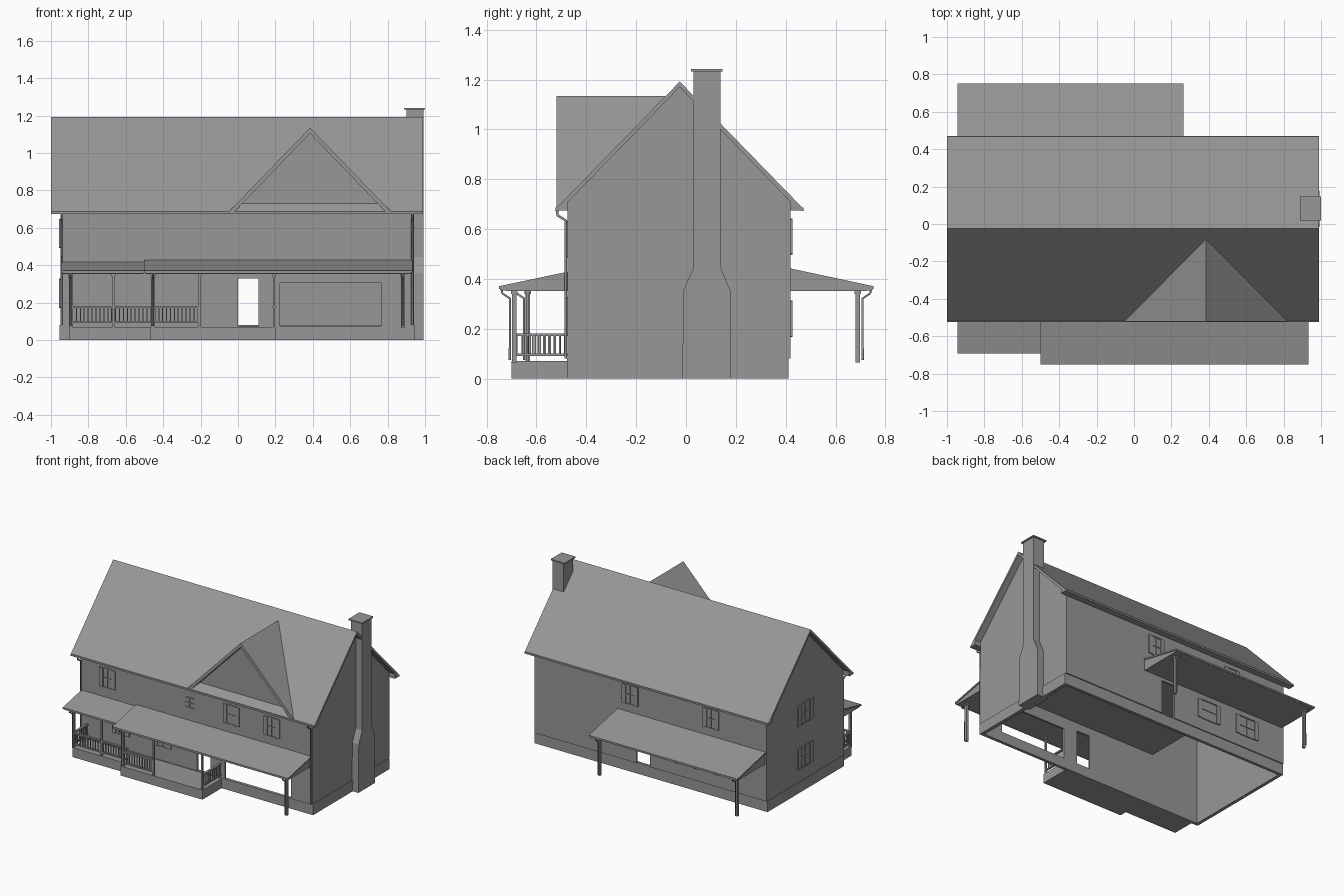
import bpy, bmesh
from mathutils import Vector

if "Cube" in bpy.data.objects:
    bpy.data.objects.remove(bpy.data.objects["Cube"])

grey = bpy.data.materials.new('mid_grey')
grey.diffuse_color = (0.31, 0.31, 0.31, 1)
grey.use_nodes = True
grey.node_tree.nodes["Principled BSDF"].inputs["Base Color"].default_value = grey.diffuse_color


def finish(name, bm):
    bmesh.ops.recalc_face_normals(bm, faces=bm.faces)
    me = bpy.data.meshes.new(name)
    bm.to_mesh(me)
    bm.free()
    me.materials.append(grey)
    bpy.context.collection.objects.link(bpy.data.objects.new(name, me))


def boxes(name, items):
    """One mesh from boxes given as (x0, x1, y0, y1, z0, z1)."""
    bm = bmesh.new()
    for x0, x1, y0, y1, z0, z1 in items:
        vs = bmesh.ops.create_cube(bm, size=1)['verts']
        size = Vector((x1 - x0, y1 - y0, z1 - z0))
        mid = Vector((x0 + x1, y0 + y1, z0 + z1)) / 2
        for v in vs:
            v.co = v.co * size + mid
    finish(name, bm)


def prism(name, pts, axis, a, b):
    """Extrude a profile along x (y, z points), y (x, z points) or z (x, y points)."""
    bm = bmesh.new()
    place = {'x': lambda u, v, t: (t, u, v), 'y': lambda u, v, t: (u, t, v), 'z': lambda u, v, t: (u, v, t)}[axis]
    face = bm.faces.new([bm.verts.new(place(u, v, a)) for u, v in pts])
    out = bmesh.ops.extrude_face_region(bm, geom=[face])['geom']
    bmesh.ops.translate(bm, vec=Vector(place(0, 0, b - a)),
                        verts=[g for g in out if isinstance(g, bmesh.types.BMVert)])
    finish(name, bm)


def pipe(name, pts, r=0.006):
    cu = bpy.data.curves.new(name, 'CURVE')
    cu.dimensions = '3D'
    cu.bevel_depth = r
    cu.bevel_resolution = 1
    cu.use_fill_caps = True
    cu.materials.append(grey)
    sp = cu.splines.new('POLY')
    sp.points.add(len(pts) - 1)
    for p, co in zip(sp.points, pts):
        p.co = (*co, 1)
    bpy.context.collection.objects.link(bpy.data.objects.new(name, cu))


# Foundation ring, open underneath
boxes('foundation', [(-0.95, 0.94, -0.477, -0.455, 0, 0.075), (-0.95, 0.94, 0.39, 0.412, 0, 0.08),
                     (-0.954, -0.93, -0.477, 0.412, 0, 0.08), (0.92, 0.946, -0.477, 0.412, 0, 0.08)])

# Walls with door and wide front opening
prism('front_wall', [(-0.95, 0.075), (0, 0.075), (0, 0.33), (0.11, 0.33), (0.11, 0.075), (0.225, 0.075),
                     (0.225, 0.305), (0.765, 0.305), (0.765, 0.075), (0.94, 0.075), (0.94, 0.7), (-0.95, 0.7)],
      'y', -0.475, -0.46)
prism('back_wall', [(-0.95, 0.08), (0, 0.08), (0, 0.33), (0.11, 0.33), (0.11, 0.08), (0.94, 0.08),
                    (0.94, 0.7), (-0.95, 0.7)], 'y', 0.405, 0.42)
gable = [(-0.475, 0.08), (0.42, 0.08), (0.42, 0.71), (-0.025, 1.17), (-0.475, 0.71)]
prism('left_gable_wall', gable, 'x', -0.95, -0.935)
prism('right_gable_wall', gable, 'x', 0.925, 0.94)

# Upper floor with stairwell in the front left corner
prism('upper_floor', [(0.93, -0.465), (0.93, 0.41), (-0.94, 0.41), (-0.94, -0.12), (-0.55, -0.12),
                      (-0.55, -0.465)], 'z', 0.39, 0.41)

# Main roof with boxed eaves
prism('main_roof', [(-0.52, 0.685), (-0.025, 1.192), (0.468, 0.685), (0.468, 0.675), (0.418, 0.675), (0.418, 0.71),
                    (-0.025, 1.17), (-0.473, 0.71), (-0.473, 0.675), (-0.52, 0.675)], 'x', -1, 0.988)
boxes('eave_gutters', [(-1, 0.988, y - 0.004, y + 0.004, 0.673, 0.686) for y in (-0.519, 0.467)])

# Front cross gable
prism('cross_gable_roof', [(-0.05, 0.685), (0.385, 1.135), (0.82, 0.685), (0.79, 0.685),
                           (0.385, 1.105), (-0.02, 0.685)], 'y', -0.52, -0.085)
prism('cross_gable_wall', [(-0.02, 0.69), (0.385, 1.11), (0.79, 0.69)], 'y', -0.475, -0.465)

# Chimney with shoulders and cap
prism('chimney', [(-0.015, 0), (-0.01, 0.355), (0.03, 0.445), (0.03, 1.233), (0.139, 1.233), (0.139, 0.445),
                  (0.178, 0.355), (0.18, 0)], 'x', 0.9, 0.992)
boxes('chimney_cap', [(0.887, 1.0, 0.02, 0.147, 1.232, 1.242)])


# Porch roofs
def porch_roof(name, x0, x1, wall_y, edge_y, top):
    s = 1 if edge_y > wall_y else -1
    prism(name, [(wall_y, top), (edge_y, 0.367), (edge_y, 0.355), (edge_y - s * 0.03, 0.352), (wall_y, 0.352)],
          'x', x0 + 0.006, x1 - 0.006)
    prism(name + '_shingles', [(wall_y, top + 0.005), (edge_y + s * 0.004, 0.371), (edge_y + s * 0.004, 0.36),
                               (wall_y, top - 0.006)], 'x', x0, x1)


porch_roof('front_porch_roof_left', -0.945, -0.5, -0.475, -0.688, 0.412)
porch_roof('front_porch_roof_right', -0.5, 0.932, -0.475, -0.746, 0.424)
porch_roof('back_porch_roof', -0.945, 0.265, 0.42, 0.748, 0.437)

# Front porch deck
prism('porch_deck', [(-0.9, -0.475), (-0.9, -0.645), (-0.47, -0.645), (-0.47, -0.7), (0.2, -0.7), (0.2, -0.475)],
      'z', 0, 0.07)

# Porch posts
for i, (x, y, w) in enumerate([(-0.895, -0.635, 0.009), (-0.665, -0.635, 0.006), (-0.455, -0.69, 0.009),
                               (-0.205, -0.69, 0.006), (0.192, -0.69, 0.006), (0.88, -0.69, 0.009),
                               (-0.9, 0.69, 0.009), (0.22, 0.69, 0.009)]):
    boxes(f'porch_post_{i}', [(x - w, x + w, y - w, y + w, 0.065, 0.36),
                              (x - w - 0.004, x + w + 0.004, y - w - 0.004, y + w + 0.004, 0.34, 0.355)])


# Railings
def railing(name, p, q):
    along_x = p[1] == q[1]
    a, b, c = (p[0], q[0], p[1]) if along_x else (p[1], q[1], p[0])
    spans = [(a, b, 0.006, 0.09, 0.1), (a, b, 0.008, 0.172, 0.182)]
    n = round((b - a) / 0.021)
    for i in range(n):
        t = a + (b - a) * (i + 0.5) / n
        spans.append((t - 0.003, t + 0.003, 0.003, 0.095, 0.175))
    boxes(name, [(u, v, c - d, c + d, z0, z1) if along_x else (c - d, c + d, u, v, z0, z1)
                 for u, v, d, z0, z1 in spans])


railing('railing_front_1', (-0.895, -0.635), (-0.665, -0.635))
railing('railing_front_2', (-0.665, -0.635), (-0.455, -0.635))
railing('railing_front_3', (-0.455, -0.69), (-0.205, -0.69))
railing('railing_left', (-0.895, -0.635), (-0.895, -0.475))
railing('railing_right', (0.192, -0.69), (0.192, -0.475))

# Downspouts
for i, x in enumerate((-0.944, 0.932)):
    pipe(f'front_downspout_{i}', [(x, -0.518, 0.675), (x, -0.515, 0.655), (x, -0.483, 0.635), (x, -0.483, 0.08)])
for i, (x, y, s) in enumerate([(-0.895, -0.683, 1), (-0.455, -0.74, 1), (0.88, -0.74, 1),
                               (-0.9, 0.742, -1), (0.22, 0.742, -1)]):
    pipe(f'porch_downspout_{i}', [(x, y, 0.36), (x, y + s * 0.003, 0.342), (x, y + s * 0.033, 0.322),
                                  (x, y + s * 0.033, 0.075)], 0.005)


# Windows with panes, bars and shutters
def windows(name, side, places, w=0.07, h=0.14, shutter=0.03):
    put = {'left': lambda a, c, d: (-0.95 - d, -0.945, a, c),
           'front': lambda a, c, d: (a, c, -0.475 - d, -0.47),
           'back': lambda a, c, d: (a, c, 0.415, 0.42 + d)}[side]
    for i, (u, z) in enumerate(places):
        l, r, b, t = u - w / 2, u + w / 2, z - h / 2, z + h / 2
        slabs = [(l, r, b, t, 0.002), (u - 0.002, u + 0.002, b, t, 0.006)]
        slabs += [(l, r, zz - 0.003, zz + 0.003, 0.007) for zz in (b, z, t)]
        slabs += [(s, s + shutter, b, t, 0.008) for s in (l - shutter, r) if shutter]
        boxes(f'{name}_{i}', [(*put(a, c, d), z0, z1) for a, c, z0, z1, d in slabs])


windows('front_upper_window', 'front', [(-0.73, 0.56), (0.28, 0.56), (0.61, 0.56)])
windows('front_small_window', 'front', [(-0.06, 0.56)], 0.07, 0.07, 0)
windows('front_lower_window', 'front', [(-0.62, 0.25), (-0.28, 0.25)], 0.08, 0.15)
windows('back_upper_window', 'back', [(0.16, 0.57), (-0.5, 0.57)])
windows('back_lower_window', 'back', [(-0.3, 0.24), (-0.63, 0.24)], 0.13, 0.14)
windows('left_window', 'left', [(-0.03, 0.57), (-0.03, 0.25)], 0.1, 0.15, 0.04)
